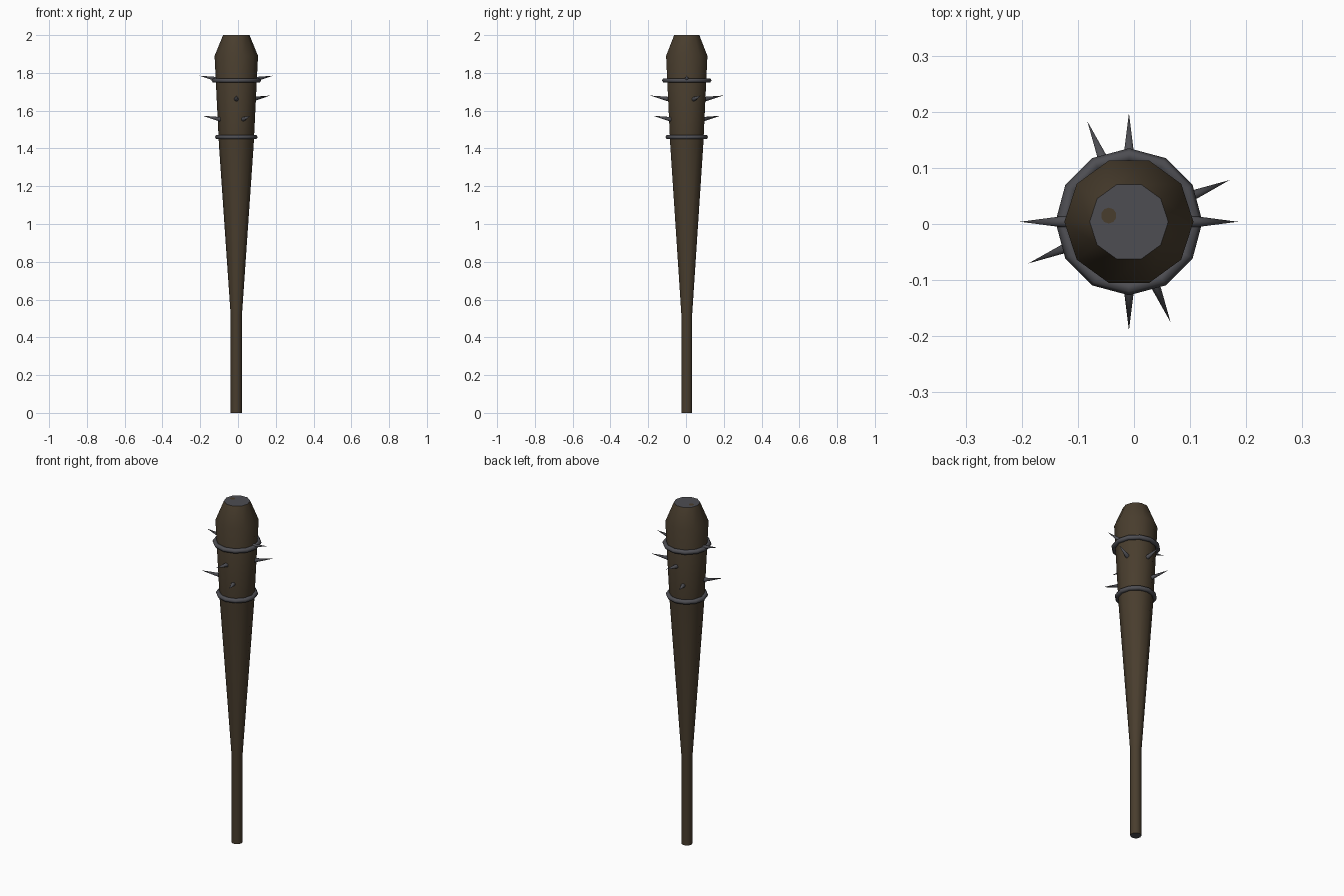
import bpy, bmesh, math
from mathutils import Vector

if "Cube" in bpy.data.objects:
    bpy.data.objects.remove(bpy.data.objects["Cube"])

CX, CY = -0.009, 0.004


def material(name, rgb):
    m = bpy.data.materials.new(name)
    m.diffuse_color = (*rgb, 1)
    m.use_nodes = True
    m.node_tree.nodes["Principled BSDF"].inputs["Base Color"].default_value = m.diffuse_color
    return m


wood = material("dark wood", (0.066, 0.047, 0.027))
iron = material("dark iron", (0.075, 0.075, 0.085))


def finish(name, bm, mats, angle=40):
    bmesh.ops.recalc_face_normals(bm, faces=bm.faces)
    me = bpy.data.meshes.new(name)
    bm.to_mesh(me)
    bm.free()
    for m in mats:
        me.materials.append(m)
    ob = bpy.data.objects.new(name, me)
    bpy.context.collection.objects.link(ob)
    bpy.ops.object.select_all(action='DESELECT')
    ob.select_set(True)
    bpy.context.view_layer.objects.active = ob
    bpy.ops.object.shade_smooth_by_angle(angle=math.radians(angle))
    return ob


def club_body():
    # ten-sided tapered shaft and head, iron-coloured end faces
    profile = [(0.03, 0), (0.03, 0.52), (0.092, 1.42), (0.115, 1.89), (0.07, 2.0)]
    bm = bmesh.new()
    n = 10
    rings = [[bm.verts.new((CX + r * math.cos(2 * math.pi * i / n),
                            CY + r * math.sin(2 * math.pi * i / n), z))
              for i in range(n)] for r, z in profile]
    for a, b in zip(rings, rings[1:]):
        for i in range(n):
            j = (i + 1) % n
            bm.faces.new((a[i], a[j], b[j], b[i]))
    for ring in (rings[0], rings[-1]):
        bm.faces.new(ring).material_index = 1
    finish("club_body", bm, [wood, iron])


def band(name, major, minor, z, n=12, k=6):
    bm = bmesh.new()
    loops = []
    for i in range(n):
        a = 2 * math.pi * i / n
        loops.append([])
        for j in range(k):
            b = 2 * math.pi * j / k
            r = major + minor * math.cos(b)
            loops[-1].append(bm.verts.new((CX + r * math.cos(a), CY + r * math.sin(a),
                                           z + minor * math.sin(b))))
    for i in range(n):
        for j in range(k):
            p, q = loops[i], loops[(i + 1) % n]
            bm.faces.new((p[j], q[j], q[(j + 1) % k], p[(j + 1) % k]))
    finish(name, bm, [iron], 65)


def spike(name, angle, z, base):
    # cone from just inside the head, tilted slightly upward
    a = math.radians(angle)
    out = Vector((math.cos(a), math.sin(a), 0))
    centre = Vector((CX, CY, z))
    p0 = centre + out * base
    p1 = centre + out * 0.194 + Vector((0, 0, 0.02))
    d = p1 - p0
    bm = bmesh.new()
    bmesh.ops.create_cone(bm, cap_ends=True, segments=8, radius1=0.013, radius2=0,
                          depth=d.length)
    rot = d.to_track_quat('Z', 'Y')
    for v in bm.verts:
        v.co = rot @ v.co + (p0 + p1) / 2
    finish(name, bm, [iron], 50)


club_body()
band("upper_band", 0.118, 0.013, 1.76)
band("lower_band", 0.1, 0.013, 1.46)

# three rows of spikes around the head
rows = [(1.765, 0.095, (0, 180)),
        (1.66, 0.09, (22.5, 90, 270)),
        (1.553, 0.085, (112.5, 202.5, 292.5))]
for r, (z, base, angles) in enumerate(rows):
    for s, ang in enumerate(angles):
        spike(f"spike_{r}_{s}", ang, z, base)

# small worn spot on the top face
bm = bmesh.new()
bmesh.ops.create_cone(bm, cap_ends=True, segments=10, radius1=0.014, radius2=0.014, depth=0.001)
for v in bm.verts:
    v.co += Vector((-0.045, 0.015, 2.0))
finish("top_wood_spot", bm, [wood])
